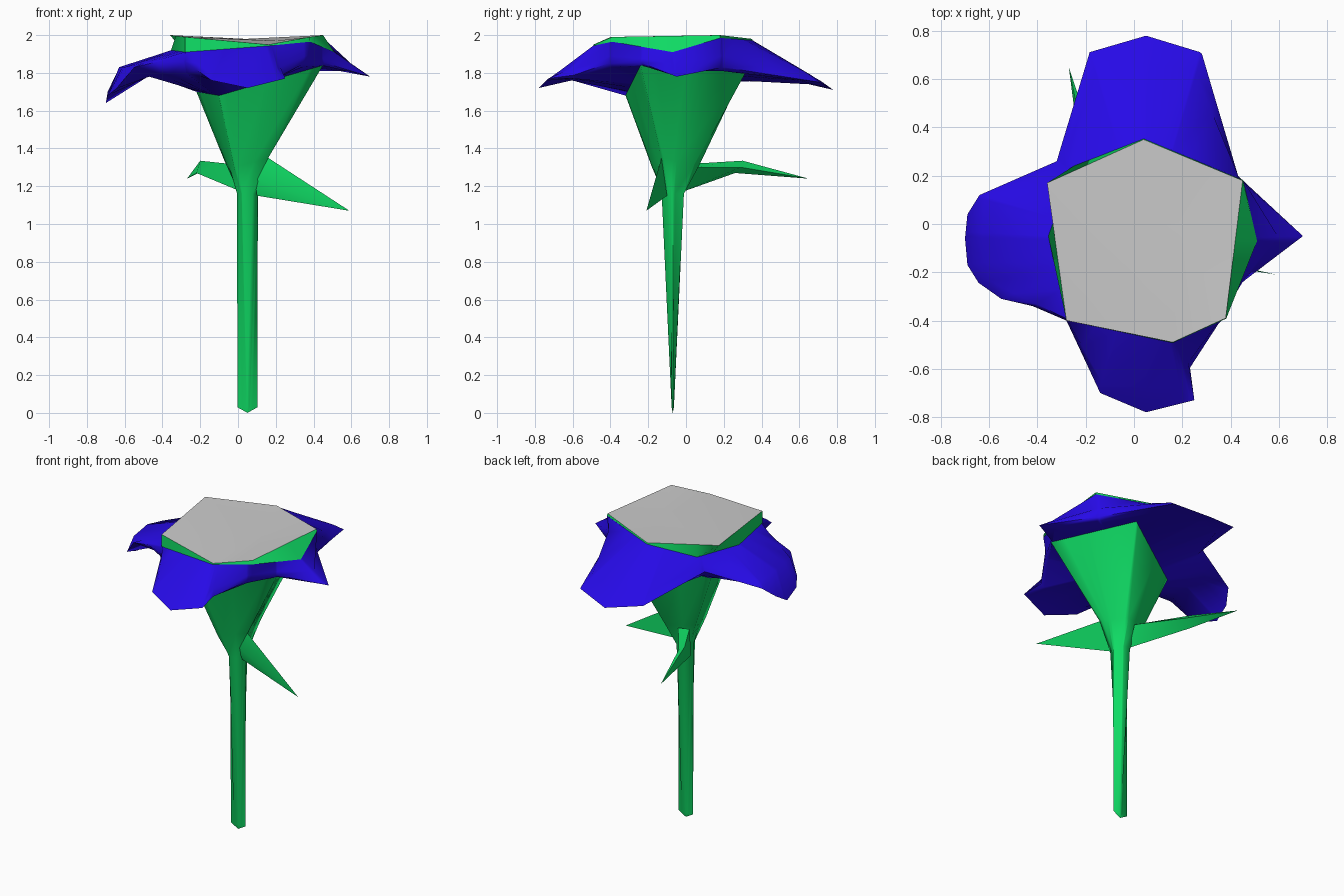
import bpy, bmesh, math
from mathutils import Vector

if "Cube" in bpy.data.objects:
    bpy.data.objects.remove(bpy.data.objects["Cube"])

CX, CY = 0.05, -0.07


def material(name, rgb):
    m = bpy.data.materials.new(name)
    m.diffuse_color = (*rgb, 1)
    m.use_nodes = True
    m.node_tree.nodes["Principled BSDF"].inputs["Base Color"].default_value = m.diffuse_color
    return m


GREEN = material("leaf green", (0.005, 0.72, 0.13))
BLUE = material("petal blue", (0.02, 0.003, 0.8))


def ray_hit(ring, ang):
    """Point of a closed 3D outline in the given direction from the flower axis."""
    dx, dy = math.cos(ang), math.sin(ang)
    best = None
    for p, q in zip(ring, ring[1:] + ring[:1]):
        cp = dx * (p[1] - CY) - dy * (p[0] - CX)
        cq = dx * (q[1] - CY) - dy * (q[0] - CX)
        if cp * cq > 1e-12 or abs(cp - cq) < 1e-9:
            continue
        h = Vector(p).lerp(Vector(q), min(1, max(0, cp / (cp - cq))))
        d = (h.x - CX) * dx + (h.y - CY) * dy
        if d > 0 and (best is None or d > best[0]):
            best = (d, h)
    return best[1]


def finish(name, bm, mat, angle):
    bmesh.ops.remove_doubles(bm, verts=bm.verts, dist=0.0005)
    bmesh.ops.recalc_face_normals(bm, faces=bm.faces)
    me = bpy.data.meshes.new(name)
    bm.to_mesh(me)
    bm.free()
    ob = bpy.data.objects.new(name, me)
    bpy.context.collection.objects.link(ob)
    if mat:
        me.materials.append(mat)
    bpy.ops.object.select_all(action='DESELECT')
    ob.select_set(True)
    bpy.context.view_layer.objects.active = ob
    bpy.ops.object.shade_smooth_by_angle(angle=math.radians(angle))
    return ob


def loft(name, rings, mat, start=None, angle=60):
    """Skin between outlines, sampled at every corner direction; optional start point."""
    angs = sorted(math.atan2(p[1] - CY, p[0] - CX) for r in rings for p in r)
    use = [angs[0]]
    for a in angs:
        if a - use[-1] > 0.015:
            use.append(a)
    bm = bmesh.new()
    rows = [[bm.verts.new(ray_hit(r, a)) for a in use] for r in rings]
    n = len(use)
    for a, b in zip(rows, rows[1:]):
        for i in range(n):
            j = (i + 1) % n
            bm.faces.new((a[i], a[j], b[j], b[i]))
    if start:
        v = bm.verts.new(start)
        for i in range(n):
            bm.faces.new((v, rows[0][i], rows[0][(i + 1) % n]))
    return finish(name, bm, mat, angle)


def hexagon(rx, ry, z):
    return [(CX + rx * math.cos(k * math.pi / 3), CY + ry * math.sin(k * math.pi / 3), z)
            for k in range(6)]


# stem, tapering to a blade at the foot, opening into the cup
cup_mid = [(0.16, -0.13, 1.35), (0.10, 0.07, 1.31), (-0.07, 0.0, 1.33), (-0.02, -0.18, 1.30)]
cup_top = [(0.45, -0.24, 1.84), (0.25, 0.32, 1.81), (-0.22, 0.05, 1.70), (-0.10, -0.32, 1.68)]
loft("stem_and_cup", [hexagon(0.053, 0.007, 0.03), hexagon(0.055, 0.068, 1.16), cup_mid, cup_top],
     GREEN, start=(CX, CY, 0.0), angle=75)

# flower outlines, from the underside over the petal edge to the middle
under = [(0.58, -0.05, 1.81), (0.42, 0.19, 1.81), (0.25, 0.6, 1.76), (0.05, 0.65, 1.74),
         (-0.15, 0.6, 1.77), (-0.29, 0.25, 1.81), (-0.47, 0.1, 1.79), (-0.47, -0.2, 1.78),
         (-0.27, -0.39, 1.80), (-0.12, -0.6, 1.76), (0.05, -0.66, 1.77), (0.2, -0.6, 1.77),
         (0.34, -0.39, 1.83), (0.44, -0.24, 1.84)]
edge = [(0.70, -0.05, 1.78), (0.43, 0.2, 1.83), (0.28, 0.71, 1.75), (0.05, 0.78, 1.71),
        (-0.19, 0.71, 1.76), (-0.32, 0.26, 1.85), (-0.64, 0.12, 1.77), (-0.69, 0.04, 1.70),
        (-0.70, -0.06, 1.64), (-0.69, -0.17, 1.68), (-0.64, -0.25, 1.72), (-0.55, -0.31, 1.83),
        (-0.42, -0.34, 1.86), (-0.28, -0.40, 1.86), (-0.14, -0.70, 1.76), (0.05, -0.78, 1.72),
        (0.25, -0.73, 1.77), (0.23, -0.58, 1.79), (0.35, -0.41, 1.85), (0.45, -0.24, 1.855)]
fold = [(0.60, -0.05, 1.85), (0.435, 0.192, 1.89), (0.25, 0.64, 1.80), (0.05, 0.66, 1.79),
        (-0.15, 0.64, 1.80), (-0.30, 0.25, 1.89), (-0.62, 0.1, 1.80), (-0.63, -0.05, 1.83),
        (-0.60, -0.24, 1.83), (-0.28, -0.39, 1.90), (-0.13, -0.66, 1.795), (0.05, -0.68, 1.80),
        (0.19, -0.67, 1.81), (0.225, -0.575, 1.83), (0.36, -0.40, 1.89), (0.45, -0.23, 1.875)]
inner = [(0.51, -0.07, 1.91), (0.452, 0.182, 1.985), (0.04, 0.353, 1.972), (-0.25, 0.24, 1.92),
         (-0.355, -0.05, 1.92), (-0.28, -0.40, 1.91), (0.16, -0.492, 1.943), (0.382, -0.392, 1.965)]
rim = [(0.45, 0.18, 2.0), (0.04, 0.35, 1.98), (-0.36, 0.17, 2.0),
       (-0.28, -0.40, 1.99), (0.16, -0.49, 1.95), (0.38, -0.39, 1.99)]

loft("petals", [cup_top, under, edge, fold, inner], BLUE)
loft("calyx_band", [inner, rim], GREEN)

# grey dished top of the flower
bm = bmesh.new()
ring = [bm.verts.new(p) for p in rim]
mid = bm.verts.new((0.20, -0.03, 1.97))
for i in range(len(ring)):
    bm.faces.new((mid, ring[i], ring[(i + 1) % len(ring)]))
finish("flower_centre", bm, None, 60)


# leaves: thin folded blades
def leaf(name, base, sections, tip):
    bm = bmesh.new()
    rows = [[bm.verts.new(p) for p in r] for r in [base] + sections]
    for a, b in zip(rows, rows[1:]):
        for i in range(3):
            bm.faces.new((a[i], a[(i + 1) % 3], b[(i + 1) % 3], b[i]))
    t = bm.verts.new(tip)
    for i in range(3):
        bm.faces.new((rows[-1][i], rows[-1][(i + 1) % 3], t))
    finish(name, bm, GREEN, 40)


leaf("right_leaf", [(0.16, -0.13, 1.35), (0.10, -0.10, 1.15), (0.09, -0.13, 1.24)], [],
     (0.59, -0.21, 1.07))
leaf("back_leaf", [(-0.06, 0.05, 1.32), (0.02, -0.02, 1.17), (0.03, 0.04, 1.30)],
     [[(-0.20, 0.30, 1.335), (-0.22, 0.26, 1.27), (-0.15, 0.29, 1.30)]],
     (-0.27, 0.65, 1.24))
